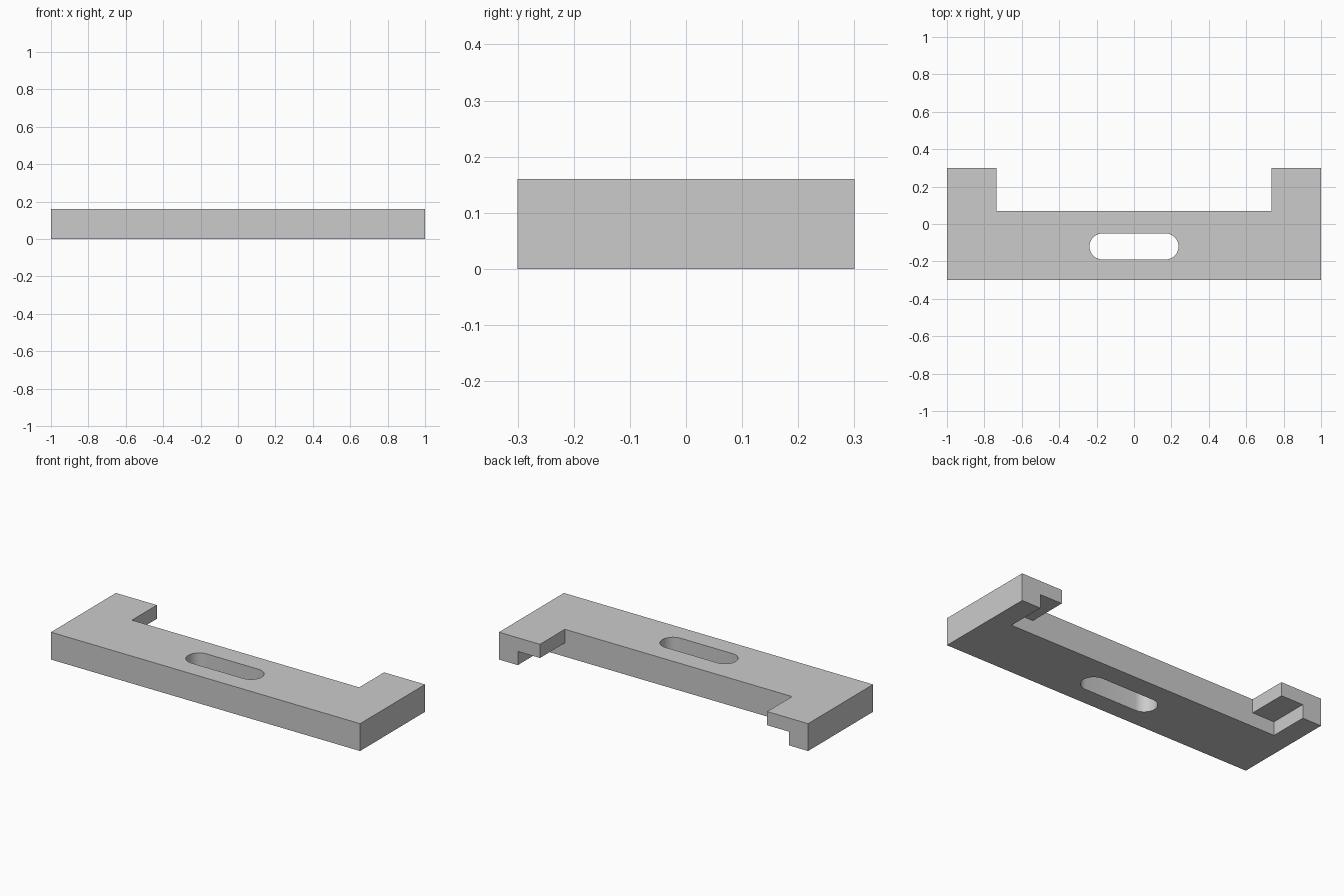
import bpy
import bmesh
from math import cos, sin, pi, radians

if "Cube" in bpy.data.objects:
    bpy.data.objects.remove(bpy.data.objects["Cube"], do_unlink=True)

HEIGHT = 0.16        # plate thickness
HALF_DEPTH = 0.30
BACK_EDGE = 0.07     # back of the bar between the arms
ARM_INNER = 0.735    # inner side of each arm
LIP_INNER = 0.878    # inner side of the thin wall under each arm
STEP = 0.08          # underside of the arm ledge

metal = bpy.data.materials.new("plain grey")
metal.use_nodes = True
grey = (0.6, 0.6, 0.6, 1)
metal.diffuse_color = grey
metal.node_tree.nodes["Principled BSDF"].inputs["Base Color"].default_value = grey


def prism(name, outline, bottom, top):
    """Solid made by raising an anticlockwise outline from bottom to top."""
    bm = bmesh.new()
    face = bm.faces.new([bm.verts.new((x, y, bottom)) for x, y in outline])
    raised = bmesh.ops.extrude_face_region(bm, geom=[face])["geom"]
    verts = [v for v in raised if isinstance(v, bmesh.types.BMVert)]
    bmesh.ops.translate(bm, verts=verts, vec=(0, 0, top - bottom))
    bmesh.ops.recalc_face_normals(bm, faces=bm.faces)
    mesh = bpy.data.meshes.new(name)
    bm.to_mesh(mesh)
    bm.free()
    mesh.materials.append(metal)
    obj = bpy.data.objects.new(name, mesh)
    bpy.context.collection.objects.link(obj)
    return obj


def cut(target, cutter):
    """Subtract the cutter, then discard it."""
    cutter.hide_render = True
    bpy.context.view_layer.objects.active = target
    mod = target.modifiers.new("cut", "BOOLEAN")
    mod.operation = "DIFFERENCE"
    mod.solver = "EXACT"
    mod.object = cutter
    bpy.ops.object.modifier_apply(modifier=mod.name)
    bpy.data.objects.remove(cutter, do_unlink=True)


# Bar with an arm at each end
right_half = [(1, -HALF_DEPTH), (1, HALF_DEPTH),
              (ARM_INNER, HALF_DEPTH), (ARM_INNER, BACK_EDGE)]
outline = right_half + [(-x, y) for x, y in reversed(right_half)]
bracket = prism("slotted_bracket", outline, 0, HEIGHT)

# Rounded slot through the middle
radius, reach, slot_y = 0.07, 0.168, -0.12
slot = []
for side in (1, -1):
    for i in range(17):
        a = -pi / 2 + pi * i / 16
        slot.append((side * (reach + radius * cos(a)), slot_y + side * radius * sin(a)))
cut(bracket, prism("slot_cutter", slot, -0.1, HEIGHT + 0.1))

# Notch under each arm, leaving a ledge and an outer wall
for side in (1, -1):
    x0, x1 = sorted((side * (ARM_INNER - 0.05), side * LIP_INNER))
    notch = [(x0, BACK_EDGE), (x1, BACK_EDGE), (x1, 0.4), (x0, 0.4)]
    cut(bracket, prism("notch_cutter", notch, -0.1, STEP))

# Smooth slot ends, crisp edges elsewhere
bpy.ops.object.select_all(action="DESELECT")
bracket.select_set(True)
bpy.context.view_layer.objects.active = bracket
bpy.ops.object.shade_smooth_by_angle(angle=radians(30))
